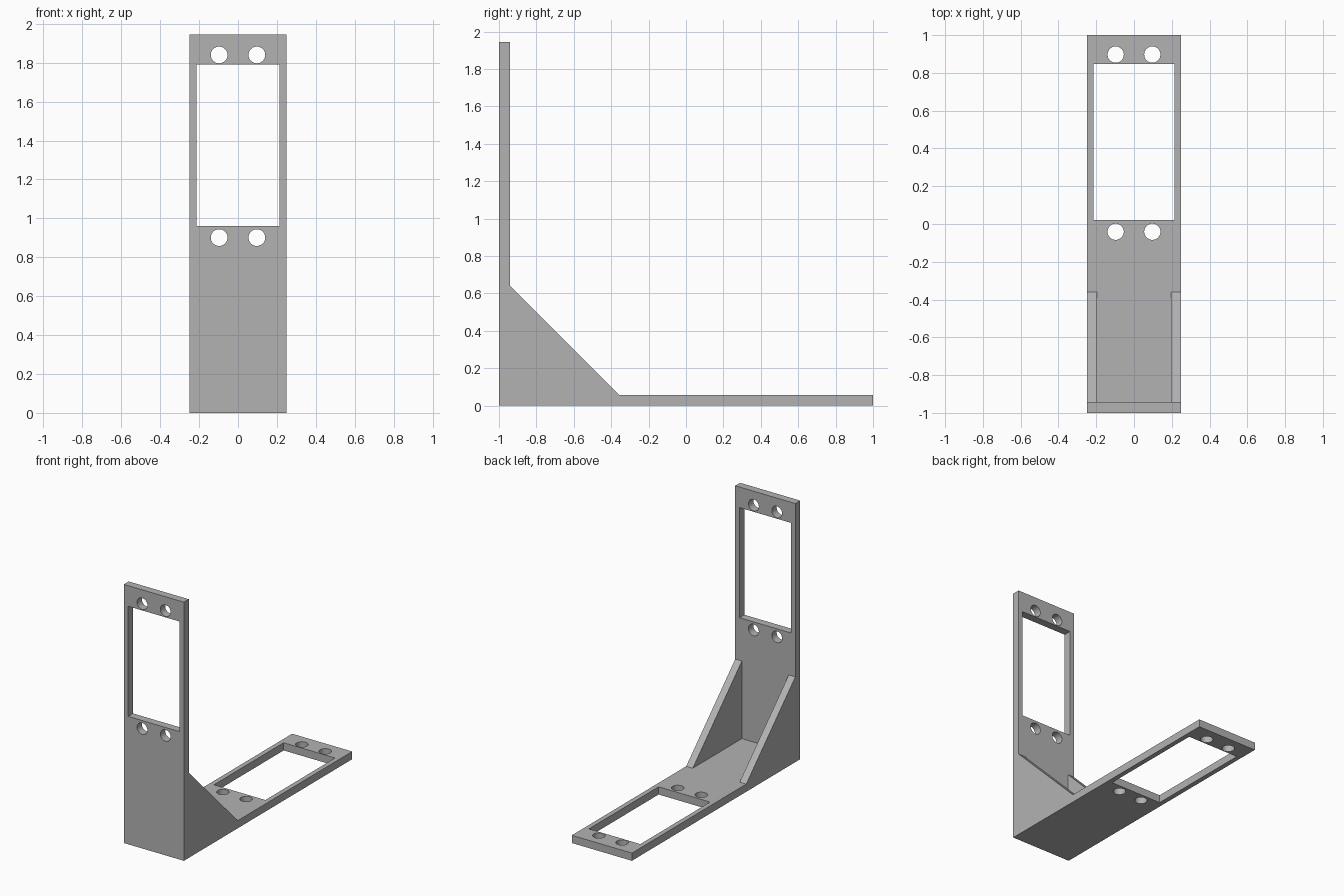
import bpy
import bmesh
from mathutils import Matrix, Vector

if "Cube" in bpy.data.objects:
    bpy.data.objects.remove(bpy.data.objects["Cube"])

HALF_W, HEIGHT, THICK = 0.25, 1.945, 0.058
GUSSET_W, GUSSET_LEG = 0.055, 0.583
INNER_Y = -1 + THICK

grey = bpy.data.materials.new("plain_grey")
grey.use_nodes = True
colour = (0.45, 0.45, 0.45, 1)
grey.diffuse_color = colour
grey.node_tree.nodes["Principled BSDF"].inputs["Base Color"].default_value = colour


def make_object(name, bm):
    bmesh.ops.recalc_face_normals(bm, faces=bm.faces)
    mesh = bpy.data.meshes.new(name)
    bm.to_mesh(mesh)
    bm.free()
    mesh.materials.append(grey)
    obj = bpy.data.objects.new(name, mesh)
    bpy.context.collection.objects.link(obj)
    return obj


def extrude_profile(name, points, x0, x1):
    """Extrude a (y, z) outline along x."""
    bm = bmesh.new()
    face = bm.faces.new([bm.verts.new((x0, y, z)) for y, z in points])
    result = bmesh.ops.extrude_face_region(bm, geom=[face])
    verts = [v for v in result["geom"] if isinstance(v, bmesh.types.BMVert)]
    bmesh.ops.translate(bm, verts=verts, vec=(x1 - x0, 0, 0))
    return make_object(name, bm)


def add_openings(bm, place, low, high, hole_low, hole_high):
    """Window and four screw holes, laid out flat and moved by a matrix."""
    size = Matrix.Diagonal((0.428, high - low, 0.3, 1))
    middle = Matrix.Translation(Vector((0, (low + high) / 2, 0)))
    bmesh.ops.create_cube(bm, size=1, matrix=place @ middle @ size)
    for x in (-0.097, 0.097):
        for y in (hole_low, hole_high):
            bmesh.ops.create_cone(
                bm, cap_ends=True, segments=40, radius1=0.043, radius2=0.043,
                depth=0.3, matrix=place @ Matrix.Translation(Vector((x, y, 0))))


# L-shaped bracket
bracket = extrude_profile("bracket", [
    (-1, 0), (1, 0), (1, THICK), (INNER_Y, THICK),
    (INNER_Y, HEIGHT), (-1, HEIGHT)], -HALF_W, HALF_W)

# Openings in the base and in the upright
bm = bmesh.new()
add_openings(bm, Matrix.Identity(4), 0.02, 0.848, -0.041, 0.897)
upright = Matrix.Translation(Vector((0, -1, 0))) @ Matrix.Rotation(1.5707963, 4, "X")
add_openings(bm, upright, 0.962, 1.79, 0.901, 1.84)
cutter = make_object("opening_cutter", bm)
cutter.hide_render = True

cut = bracket.modifiers.new("openings", "BOOLEAN")
cut.operation = "DIFFERENCE"
cut.solver = "EXACT"
cut.object = cutter
bpy.ops.object.select_all(action="DESELECT")
bpy.context.view_layer.objects.active = bracket
bracket.select_set(True)
bpy.ops.object.modifier_apply(modifier=cut.name)
bpy.data.objects.remove(cutter)
bpy.ops.object.shade_smooth_by_angle()

# Triangular side gussets
triangle = [(INNER_Y, THICK), (INNER_Y + GUSSET_LEG, THICK),
            (INNER_Y, THICK + GUSSET_LEG)]
for side, sign in (("left", 1), ("right", -1)):
    extrude_profile(side + "_gusset", triangle,
                    sign * (HALF_W - GUSSET_W), sign * HALF_W)
